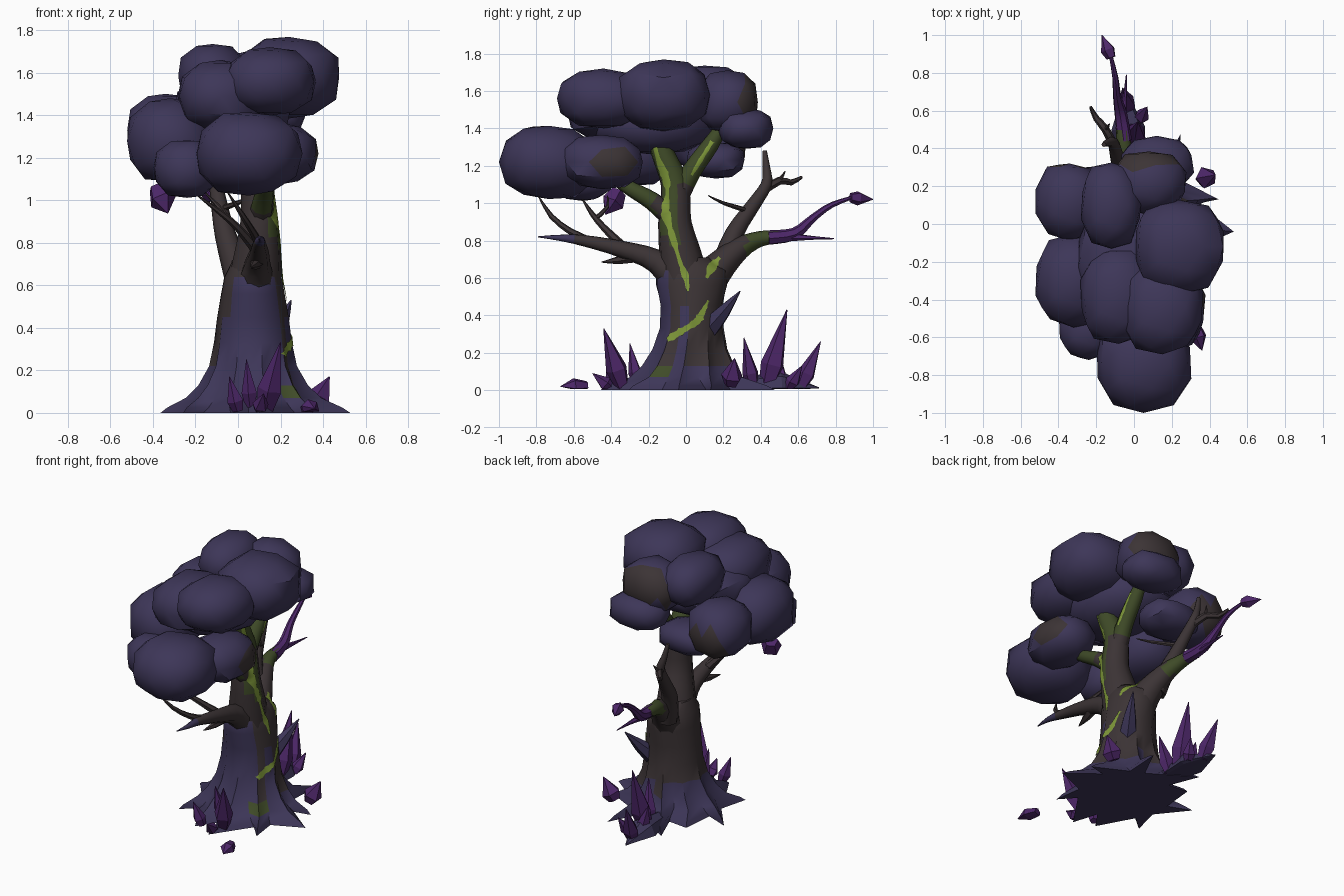
import bpy, bmesh, math, random
from mathutils import Vector as V
from mathutils.bvhtree import BVHTree

if "Cube" in bpy.data.objects:
    bpy.data.objects.remove(bpy.data.objects["Cube"])

random.seed(4)


def mat(name, rgb):
    m = bpy.data.materials.new(name)
    m.diffuse_color = (*rgb, 1)
    m.use_nodes = True
    m.node_tree.nodes["Principled BSDF"].inputs["Base Color"].default_value = m.diffuse_color
    return m


NAVY = mat("dusk_navy", (0.047, 0.037, 0.098))
BROWN = mat("dark_bark", (0.045, 0.034, 0.036))
OLIVE = mat("moss_olive", (0.050, 0.070, 0.021))
GREEN = mat("glow_green", (0.205, 0.305, 0.040))
PURPLE = mat("crystal_purple", (0.074, 0.020, 0.140))
bark_v, bark_f = [], []          # all bark surfaces, for laying the vein on


def build(name, verts, faces, mats, rule=None, angle=50, bark=False):
    me = bpy.data.meshes.new(name)
    bm = bmesh.new()
    vs = [bm.verts.new(v) for v in verts]
    for f in faces:
        bm.faces.new([vs[i] for i in f])
    bmesh.ops.recalc_face_normals(bm, faces=bm.faces)
    bm.normal_update()
    for f in bm.faces:
        f.smooth = angle > 0
        if rule:
            f.material_index = rule(f.calc_center_median(), f.normal)
    bm.to_mesh(me)
    bm.free()
    for m in mats:
        me.materials.append(m)
    if angle > 0:
        me.set_sharp_from_angle(angle=math.radians(angle))
    ob = bpy.data.objects.new(name, me)
    bpy.context.collection.objects.link(ob)
    if bark:
        o = len(bark_v)
        bark_v.extend(V(v) for v in verts)
        bark_f.extend([i + o for i in f] for f in faces)
    return ob


def loft(rings):
    n = len(rings[0])
    verts = [p for r in rings for p in r]
    faces = [(k * n + i, k * n + (i + 1) % n, (k + 1) * n + (i + 1) % n, (k + 1) * n + i)
             for k in range(len(rings) - 1) for i in range(n)]
    faces += [list(range(n))[::-1], [len(verts) - n + i for i in range(n)]]
    return verts, faces


def catmull(pts, sub):
    pts = [V(p) for p in pts]
    out = []
    for i in range(len(pts) - 1):
        a, b, c = pts[max(i - 1, 0)], pts[i], pts[i + 1]
        d = pts[min(i + 2, len(pts) - 1)]
        for s in range(sub):
            t = s / sub
            out.append(0.5 * (2 * b + (c - a) * t + (2 * a - 5 * b + 4 * c - d) * t * t
                              + (3 * b - a - 3 * c + d) * t ** 3))
    return out + [pts[-1]]


def branch(name, pts, mats, rule=None, n=8, sub=3):
    """Tapered tube; each point is x, y, z, radius."""
    pts = catmull(pts, sub)
    rings, u, old = [], None, None
    for i, p in enumerate(pts):
        t = (pts[min(i + 1, len(pts) - 1)].xyz - pts[max(i - 1, 0)].xyz).normalized()
        u = t.orthogonal().normalized() if u is None else old.rotation_difference(t) @ u
        old, w = t, t.cross(u)
        rings.append([p.xyz + max(p.w, 0.003) * (u * math.cos(a) + w * math.sin(a))
                      for a in (2 * math.pi * k / n for k in range(n))])
    build(name, *loft(rings), mats, rule, bark=True)


# Trunk with flared star-shaped roots: z, cx, cy, rx, ry, root share
root_len = [.46, .40, .51, .50, .38, .45, .42, .42, .46, .42]
levels = [(0, .07, 0, .29, .29, 1), (.025, .07, 0, .27, .27, .8), (.07, .07, 0, .25, .23, .35),
          (.13, .07, .01, .21, .20, .2), (.22, .07, .02, .18, .175, .1), (.33, .07, .03, .17, .16, .05),
          (.45, .07, .03, .16, .16, .03), (.56, .07, .03, .15, .19, 0), (.64, .07, .03, .135, .19, 0),
          (.71, .07, .01, .10, .11, 0)]
rings = []
for z, cx, cy, rx, ry, share in levels:
    ring = []
    for k in range(20):
        a = math.radians(-5 + 18 * k + 12 * math.sin(k * 2.3) * share)
        grow = share * (root_len[k // 2] - rx) if k % 2 == 0 else 0
        ring.append(V((cx + (rx + grow) * math.cos(a), cy + (ry + grow) * math.sin(a), z)))
    rings.append(ring)


def trunk_rule(c, n):
    if c.z < .16:
        return 2 if (c.x > .2 and -.25 < c.y < -.1 and c.z > .06) else 0
    if n.y < -.45 and n.x > -.75 and c.z < .66:
        return 0
    return 0 if c.z < .24 and n.x < .3 else 1


build("trunk_and_roots", *loft(rings), [NAVY, BROWN, OLIVE], trunk_rule, bark=True)

# Main limbs
bark = [BROWN, OLIVE, NAVY]
branch("main_stem", [(.07, .01, .5, .14), (.09, -.03, .72, .115), (.10, -.06, .9, .09), (.09, -.06, 1.1, .075),
                     (.10, -.13, 1.28, .06), (.10, -.18, 1.45, .05)], bark,
       lambda c, n: 1 if c.z > 1.12 or (c.z > .8 and n.x > .5 and n.y < 0) else 0, n=10)
branch("stem_fork", [(.09, -.06, 1.0, .06), (.10, .03, 1.17, .052), (.10, .13, 1.31, .045), (.10, .2, 1.42, .03)],
       bark, lambda c, n: 1 if c.z > 1.1 else 0)
branch("stem_side_limb", [(.10, -.05, .9, .06), (.12, -.18, 1.01, .05), (.13, -.3, 1.08, .04), (.1, -.45, 1.18, .03)],
       bark, lambda c, n: 1 if c.y < -.17 else 0)
branch("front_limb", [(.08, 0, .55, .11), (.09, -.16, .69, .065), (.10, -.35, .755, .045), (.10, -.55, .80, .03),
                      (.11, -.68, .815, .016), (.1, -.79, .82, .003)], bark,
       lambda c, n: 2 if c.y < -.6 else 0)
branch("back_limb", [(.07, .04, .48, .13), (.04, .16, .64, .09), (-.01, .29, .76, .06), (-.05, .4, .81, .042),
                     (-.06, .5, .82, .036)], bark, lambda c, n: 1 if c.y > .33 else 0)
branch("back_upright", [(.0, .2, .66, .07), (-.06, .26, .84, .05), (-.09, .36, .99, .038), (-.11, .43, 1.1, .03),
                        (-.14, .43, 1.19, .02), (-.16, .42, 1.28, .012)], bark)

# Twigs
twigs = [[(-.10, .40, 1.06, .025), (-.15, .5, 1.12, .022), (-.2, .56, 1.11, .017), (-.23, .62, 1.14, .008)],
         [(-.15, .5, 1.12, .015), (-.13, .53, 1.17, .003)],
         [(.10, -.5, .79, .025), (.07, -.62, .85, .018), (.02, -.72, .93, .014), (-.05, -.79, 1.04, .003)],
         [(.10, -.32, .75, .028), (0, -.44, .87, .018), (-.08, -.5, .94, .014), (-.2, -.56, 1.03, .003)],
         [(-.05, -.48, .92, .013), (-.1, -.42, .98, .01), (-.16, -.42, 1.04, .003)],
         [(.10, -.25, .72, .035), (.08, -.36, .695, .022), (.06, -.45, .685, .003)],
         [(-.08, .33, .96, .015), (.03, .2, 1.0, .01), (.08, .12, 1.04, .003)]]
for t in twigs:
    branch("twig", t, [BROWN], n=6, sub=2)
branch("purple_branch", [(-.05, .44, .815, .04), (-.07, .58, .835, .034), (-.09, .68, .92, .022),
                         (-.10, .78, .99, .016), (-.13, .92, 1.04, .008)], [PURPLE], n=7)
branch("purple_twig", [(-.07, .5, .82, .03), (-.05, .66, .815, .012), (-.04, .79, .81, .003)], [PURPLE], n=6)
branch("trunk_thorn", [(.15, .12, .33, .06), (.2, .2, .42, .04), (.25, .29, .53, .003)], [NAVY], n=6, sub=2)

# Glowing vein: thin ribbons laid on the right side of the bark, given as (y, z, half width)
tree = BVHTree.FromPolygons(bark_v, bark_f)
veins = [[(.01, .53, .008), (.0, .6, .016), (-.03, .68, .011), (-.06, .78, .013), (-.09, .88, .016),
          (-.11, .96, .022), (-.1, 1.06, .01), (-.11, 1.14, .02), (-.15, 1.24, .011), (-.19, 1.4, .012)],
         [(.12, .48, .006), (.09, .42, .014), (.06, .37, .02), (0, .33, .014), (-.05, .3, .02), (-.1, .27, .012)],
         [(.11, .6, .007), (.14, .66, .02), (.18, .71, .008)],
         [(.03, 1.15, .006), (.09, 1.25, .011), (.14, 1.33, .01)]]
for path in veins:
    pts = catmull(path, 5)
    verts, faces = [], []
    for i, p in enumerate(pts):
        d = pts[min(i + 1, len(pts) - 1)] - pts[max(i - 1, 0)]
        side = V((-d.y, d.x)).normalized()
        w = p.z * random.uniform(.75, 1.35)
        row = []
        for s in (-1, 0, 1):
            y, z = p.x + side.x * w * s, p.y + side.y * w * s
            hit = tree.ray_cast(V((2, y, z)), V((-1, 0, 0)))[0]
            row.append(V((hit.x + .006, y, z)) if hit else None)
        if None in row:
            continue
        verts += row
        k = len(verts) - 6
        if k >= 0 and max(v.x for v in verts[k:]) - min(v.x for v in verts[k:]) < .07:
            faces += [(k, k + 1, k + 4, k + 3), (k + 1, k + 2, k + 5, k + 4)]
    ob = build("glowing_vein", verts, faces, [GREEN])
    if ob.data.polygons and sum(f.normal.x for f in ob.data.polygons) < 0:
        ob.data.flip_normals()

# Canopy clumps: centre, radii, patch rule for bare brown spots
clumps = [((.05, -.735, 1.22), (.26, .265, .205), None), ((.15, -.44, 1.56), (.22, .25, .16), None),
          ((.24, -.12, 1.58), (.25, .255, .195), None), ((-.08, -.38, 1.49), (.21, .26, .17), None),
          ((-.12, .10, 1.585), (.165, .23, .155), None),
          ((.08, .22, 1.54), (.20, .17, .17), lambda c, n: n.y > .35 and n.x < .8 and n.z > -.3),
          ((-.34, .12, 1.33), (.19, .21, .18), lambda c, n: n.y > .6 and n.z < .1),
          ((-.32, -.30, 1.28), (.21, .25, .2), None), ((-.24, -.55, 1.15), (.16, .17, .14), None),
          ((.2, -.45, 1.22), (.18, .23, .145), lambda c, n: n.x > .75 and c.y > -.45),
          ((.12, .32, 1.40), (.2, .15, .11), None), ((-.14, .16, 1.23), (.2, .16, .1), None),
          ((-.03, -.18, 1.42), (.28, .34, .16), None)]
for c, r, patch in clumps:
    bm = bmesh.new()
    bmesh.ops.create_icosphere(bm, subdivisions=2, radius=1)
    verts = []
    for v in bm.verts:
        p = v.co.normalized()
        p *= .5 + .5 / sum(abs(q) ** 3.5 for q in p) ** (1 / 3.5)   # slightly boxy
        p *= random.uniform(.94, 1.02)
        verts.append(V((c[i] + min(1, max(-1, p[i])) * r[i] for i in range(3))))
    faces = [[v.index for v in f.verts] for f in bm.faces]
    bm.free()
    build("leaf_clump", verts, faces, [NAVY, BROWN], (lambda a, n, q=patch: int(q(a, n))) if patch else None, 40)


# Crystals: base, tip, radius
def crystal(name, base, tip, r, m=PURPLE, n=5, belly=.3):
    base, tip = V(base), V(tip)
    t = (tip - base).normalized()
    u = t.orthogonal().normalized()
    w = t.cross(u)
    ring = lambda f, s: [base.lerp(tip, f) + r * s * (u * math.cos(k * 6.2832 / n) + w * math.sin(k * 6.2832 / n))
                         for k in range(n)]
    rings = [[V((p.x, p.y, max(p.z, .005))) for p in q] for q in (ring(0, .65), ring(belly, 1), ring(1, .04))]
    build(name, *loft(rings), [m], angle=0)


for b, t, r in [((.13, -.34, .02), (.20, -.44, .33), .06), ((.06, -.26, .03), (.04, -.30, .25), .038),
                ((0, -.38, .01), (-.04, -.42, .17), .04), ((.1, -.4, .01), (.12, -.5, .09), .04),
                ((.0, .43, .01), (.02, .54, .43), .065), ((-.03, .61, .01), (-.06, .72, .26), .05),
                ((-.02, .5, .01), (-.07, .5, .2), .045), ((.02, .36, .01), (.06, .31, .28), .045),
                ((.36, .24, .03), (.43, .26, .17), .06), ((.03, .55, .01), (.07, .62, .13), .04)]:
    crystal("crystal", b, t, r)

# Low root mound under the back crystals, loose rock and dangling leaves
crystal("back_root_mound", (-.01, .3, .01), (-.05, .71, .012), .09, NAVY, 8, .5)
crystal("loose_rock", (.32, -.53, .02), (.36, -.67, .02), .045, PURPLE, 6, .5)
crystal("branch_leaf", (-.12, .88, 1.03), (-.17, 1.0, 1.02), .04, PURPLE, 5, .35)
crystal("hanging_leaf", (-.38, -.36, 1.06), (-.33, -.43, .94), .065, PURPLE, 5, .5)
